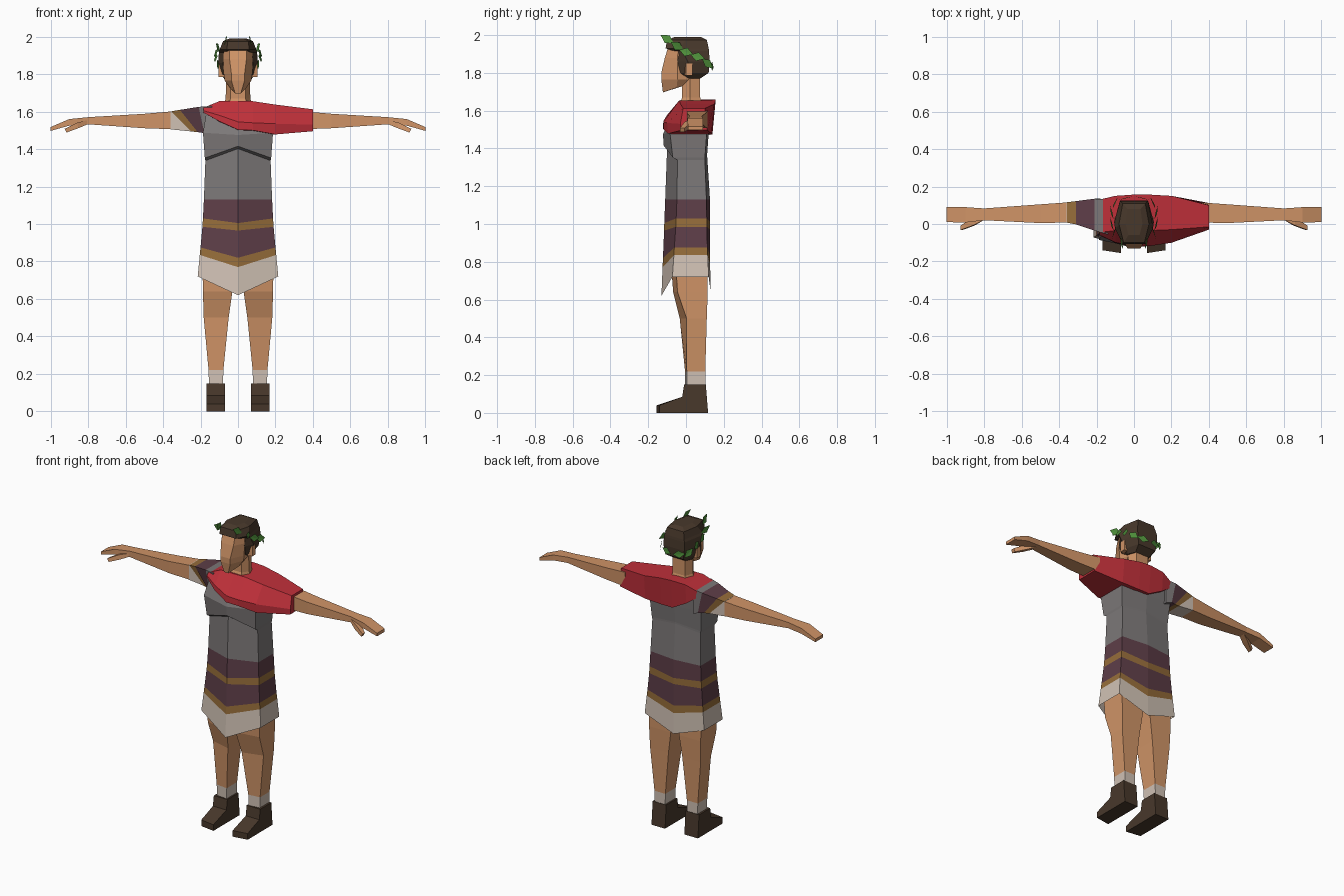
import bpy, bmesh
from mathutils import Vector

# ---- palette -------------------------------------------------------------
MATS = {}
def color(key, name, *rgb):
    m = bpy.data.materials.new(name)
    lin = [((c / 255 + 0.055) / 1.055) ** 2.4 for c in rgb]
    m.diffuse_color = (*lin, 1)
    MATS[key] = m

color('S', 'skin', 208, 148, 103)
color('G', 'grey_cloth', 124, 120, 120)
color('P', 'plum_cloth', 94, 62, 72)
color('Y', 'ochre_trim', 150, 109, 58)
color('W', 'cream_cloth', 208, 193, 180)
color('R', 'red_cloth', 192, 48, 58)
color('B', 'dark_brown', 72, 56, 43)
color('L', 'leaf_green', 78, 142, 58)

# ---- helpers -------------------------------------------------------------
def finish(name, bm, keys, recalc=True):
    if recalc:
        bmesh.ops.recalc_face_normals(bm, faces=bm.faces)
    me = bpy.data.meshes.new(name)
    bm.to_mesh(me)
    bm.free()
    for k in keys:
        me.materials.append(MATS[k])
    ob = bpy.data.objects.new(name, me)
    bpy.context.collection.objects.link(ob)
    return ob

def loft(name, rings, bands, side=1, caps=(True, True)):
    """Skin closed rings together; bands holds one colour key per gap."""
    keys = sorted(set(bands))
    bm = bmesh.new()
    vs = [[bm.verts.new((p[0] * side, p[1], p[2])) for p in r] for r in rings]
    n = len(rings[0])
    for a, b, key in zip(vs, vs[1:], bands):
        for i in range(n):
            j = (i + 1) % n
            bm.faces.new((a[i], a[j], b[j], b[i])).material_index = keys.index(key)
    for on, ring, key in ((caps[0], vs[0], bands[0]), (caps[1], vs[-1], bands[-1])):
        if on:
            bm.faces.new(ring).material_index = keys.index(key)
    return finish(name, bm, keys)

# ---- tunic: six-sided body with pointed hems and banded colours ----------
def body(w, zf, zs, zb, yf, yfs, ybs, yb):
    return [(0, yf, zf), (w, yfs, zs), (w, ybs, zs), (0, yb, zb), (-w, ybs, zs), (-w, yfs, zs)]

loft('tunic', [
    body(.07, 1.645, 1.645, 1.645, -.03, -.02, .09, .10),
    body(.165, 1.60, 1.62, 1.62, -.065, -.04, .12, .125),
    body(.187, 1.475, 1.487, 1.48, -.122, -.085, .11, .12),
    body(.177, 1.415, 1.352, 1.37, -.118, -.07, .10, .112),
    body(.174, 1.402, 1.338, 1.36, -.10, -.045, .10, .112),
    body(.182, 1.13, 1.13, 1.13, -.11, -.048, .108, .127),
    body(.187, 1.005, 1.03, 1.01, -.115, -.052, .11, .128),
    body(.190, .965, .985, .97, -.116, -.054, .11, .128),
    body(.200, .82, .875, .83, -.122, -.062, .113, .128),
    body(.204, .77, .835, .78, -.124, -.064, .115, .128),
    body(.215, .62, .72, .645, -.13, -.072, .12, .13)],
    'GGGGGPYPYW', caps=(True, False))

# ---- red shoulder cloak, swept across the shoulders into one sleeve ------
def fold(x, *yz):
    return [(x, y, z) for y, z in yz]

loft('cloak', [
    fold(-.185, (-.06, 1.595), (-.058, 1.605), (-.045, 1.62), (.13, 1.62), (.13, 1.59)),
    fold(-.10, (-.10, 1.548), (-.098, 1.58), (-.035, 1.655), (.15, 1.655), (.14, 1.53)),
    fold(0, (-.122, 1.503), (-.12, 1.545), (-.035, 1.655), (.157, 1.66), (.14, 1.475)),
    fold(.08, (-.118, 1.50), (-.118, 1.54), (-.035, 1.655), (.157, 1.655), (.14, 1.475)),
    fold(.20, (-.095, 1.478), (-.10, 1.535), (-.03, 1.637), (.15, 1.635), (.135, 1.478)),
    fold(.40, (-.03, 1.495), (-.03, 1.53), (-.015, 1.612), (.10, 1.612), (.112, 1.497))],
    'RRRRR')

# ---- arms ----------------------------------------------------------------
def arm(xt, xb, y0, y1, zt, zb):
    return [(xt, y0, zt), (xt, y1, zt), (xb, y1, zb), (xb, y0, zb)]

forearm = [arm(.36, .36, .008, .115, 1.60, 1.506),
           arm(.50, .50, .005, .105, 1.588, 1.511),
           arm(.80, .80, .02, .083, 1.57, 1.532),
           arm(.90, .90, .008, .09, 1.56, 1.525),
           arm(1.0, 1.0, .01, .09, 1.517, 1.497)]
sleeve = [arm(.14, .14, -.055, .13, 1.63, 1.47),
          arm(.21, .18, -.035, .135, 1.625, 1.485),
          arm(.31, .215, -.002, .122, 1.609, 1.49),
          arm(.357, .25, .007, .116, 1.601, 1.494),
          arm(.36, .36, .007, .116, 1.601, 1.505)]
loft('banded_sleeve', sleeve, 'GPYW', -1)

for side, tag in ((1, 'left'), (-1, 'right')):
    loft(tag + '_arm', forearm, 'SSSS', side)
    loft(tag + '_thumb', [
        arm(.80, .80, .022, .06, 1.555, 1.533),
        arm(.86, .85, -.008, .035, 1.54, 1.512),
        arm(.925, .915, -.032, -.008, 1.508, 1.488)], 'SS', side)

    # ---- leg with sock, and shoe
    def leg(xi, xo, yi, yo, yb, z):
        return [(xi, yi, z), (xo, yo, z), (xo, yb, z), (xi, yb, z)]
    loft(tag + '_leg', [
        leg(.005, .19, -.08, -.055, .115, .80),
        leg(.03, .187, -.068, -.045, .115, .64),
        leg(.05, .183, -.033, .003, .11, .50),
        leg(.078, .157, -.005, .004, .102, .22),
        leg(.08, .155, -.004, .004, .102, .14)], 'SSSW', side)
    loft(tag + '_shoe', [
        [(x, y, z) for y, z in ((-.155, 0), (-.155, .04), (-.02, .085), (-.01, .15),
                                (.105, .15), (.117, 0))]
        if x < .1 else
        [(x, y, z) for y, z in ((-.14, 0), (-.14, .04), (-.02, .085), (-.01, .15),
                                (.105, .15), (.117, 0))]
        for x in (.07, .168)], 'B', side)

    # ---- ear showing through the hair
    loft(tag + '_ear', [
        [(.07, -.01, z), (.104, .0, z), (.104, .034, z), (.07, .034, z)]
        for z in (1.785, 1.85)], 'S', side)

# ---- head: six-sided rings (front corners, temples, back corners) --------
def skull(z, a, yf, w, ym, b, yb, zb=None):
    zb = zb or z
    zm = (z + zb) / 2
    return [(-a, yf, z), (a, yf, z), (w, ym, zm), (b, yb, zb), (-b, yb, zb), (-w, ym, zm)]

loft('neck', [skull(1.62, .05, -.04, .078, .03, .05, .09),
              skull(1.67, .04, -.02, .066, .02, .045, .075),
              skull(1.80, .04, -.02, .062, .02, .045, .075)], 'SS')
loft('face', [skull(1.95, .045, -.09, .076, -.04, .05, .06),
              skull(1.88, .045, -.112, .078, -.045, .05, .06),
              skull(1.80, .035, -.131, .076, -.045, .05, .06),
              skull(1.765, .035, -.131, .071, -.045, .05, .06),
              skull(1.697, .015, -.122, .04, -.05, .04, .03, 1.745)], 'SSSS')
loft('hair', [skull(1.99, .03, -.06, .045, .0, .035, .08),
              skull(1.975, .055, -.10, .08, .0, .06, .11),
              skull(1.93, .06, -.108, .098, -.03, .07, .12),
              skull(1.915, .06, -.06, .102, -.02, .075, .122),
              skull(1.86, .08, -.045, .106, .01, .075, .125),
              skull(1.80, .075, -.03, .092, .02, .065, .12),
              skull(1.77, .055, .01, .07, .03, .05, .075)], 'BBBBBB')

# ---- leaf wreath: folded diamonds along each side of the head ------------
bm = bmesh.new()
LEAVES = [  # centre, direction, outward
    ((.062, -.095, 1.975), (-.3, -.8, .5), (.5, -.5, .4)),
    ((.10, -.045, 1.94), (.15, -.8, .5), (1, -.2, .2)),
    ((.112, .0, 1.91), (.1, 1, -.35), (1, 0, .1)),
    ((.112, .06, 1.885), (.1, 1, -.3), (1, .1, .1)),
    ((.095, .11, 1.85), (-.4, .6, -.6), (.8, .6, 0)),
    ((.045, .131, 1.835), (-1, .1, -.2), (0, 1, 0))]
for side in (1, -1):
    for c, d, o in LEAVES:
        c, d, o = (Vector((v[0] * side, v[1], v[2])) for v in (c, d, o))
        d.normalize()
        o.normalize()
        u = d.cross(o).normalized() * .024
        tip, root = bm.verts.new(c + d * .04 + o * .012), bm.verts.new(c - d * .038)
        e1, e2 = bm.verts.new(c + u + o * .008), bm.verts.new(c - u + o * .008)
        bm.faces.new((root, e1, tip))
        bm.faces.new((root, tip, e2))
finish('leaf_wreath', bm, 'L', recalc=False)
